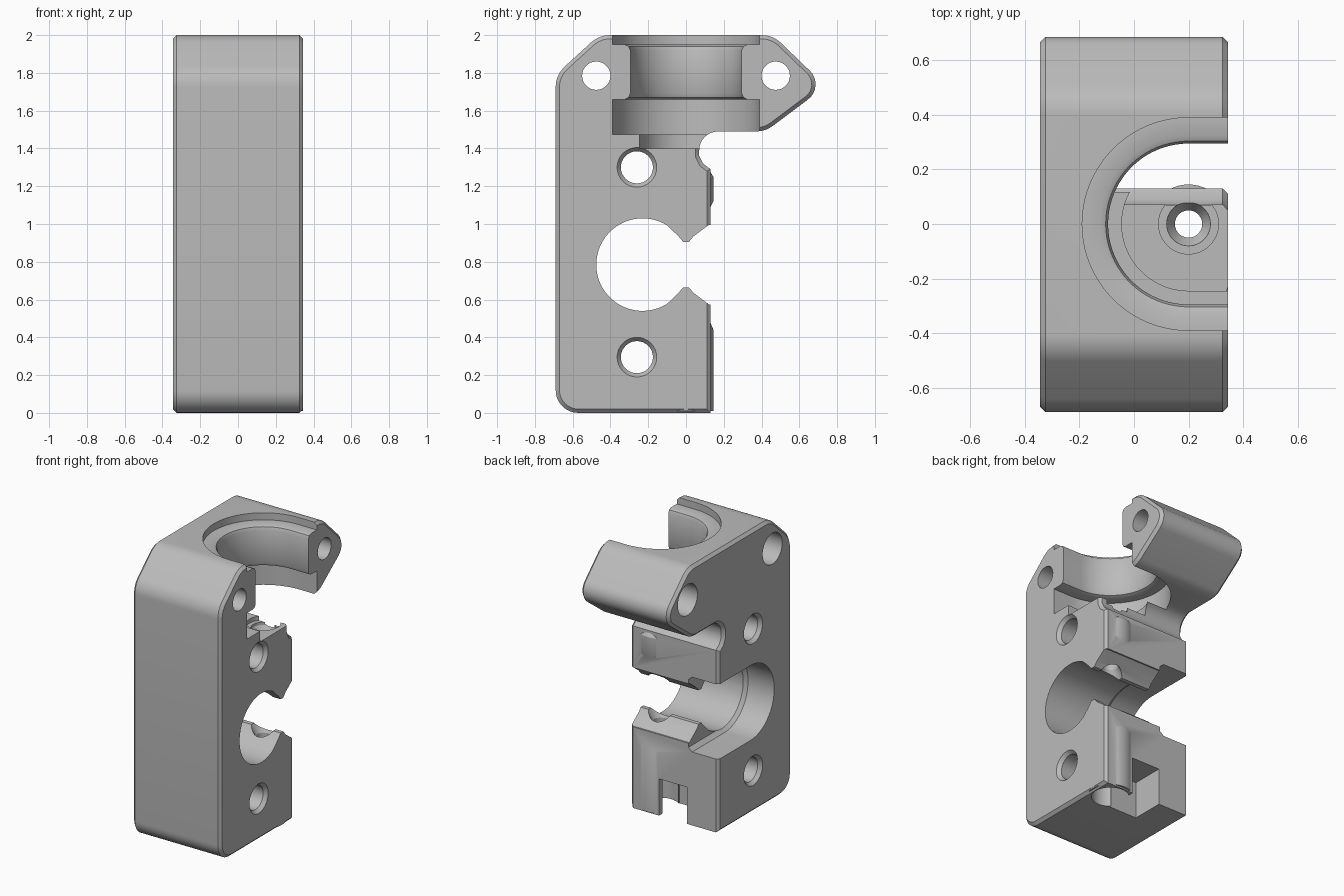
import bpy, bmesh, math
from mathutils import Vector

default = bpy.data.objects.get("Cube")
if default:
    bpy.data.objects.remove(default, do_unlink=True)

grey = bpy.data.materials.new("plain grey")
grey.use_nodes = True
grey.diffuse_color = (0.5, 0.5, 0.5, 1)
grey.node_tree.nodes["Principled BSDF"].inputs["Base Color"].default_value = (0.5, 0.5, 0.5, 1)


def loft(name, rings, axis, bevel=0):
    """Solid through (height, 2D ring) sections; 2D is (x, y) for Z, (y, z) for X."""
    bm = bmesh.new()
    loops = []
    for w, ring in rings:
        loops.append([bm.verts.new((u, v, w) if axis == "Z" else (w, u, v)) for u, v in ring])
    for a, b in zip(loops, loops[1:]):
        for i in range(len(a)):
            j = (i + 1) % len(a)
            bm.faces.new((a[i], a[j], b[j], b[i]))
    caps = [bm.faces.new(loops[0][::-1]), bm.faces.new(loops[-1])]
    bmesh.ops.recalc_face_normals(bm, faces=bm.faces)
    if bevel:
        edges = [e for f in caps for e in f.edges]
        bmesh.ops.bevel(bm, geom=edges, offset=bevel, segments=1, affect="EDGES", clamp_overlap=False)
    mesh = bpy.data.meshes.new(name)
    bm.to_mesh(mesh)
    bm.free()
    obj = bpy.data.objects.new(name, mesh)
    bpy.context.collection.objects.link(obj)
    mesh.materials.append(grey)
    return obj


def arc(cu, cv, r, start, end, n):
    angles = [math.radians(start + (end - start) * i / n) for i in range(n + 1)]
    return [(cu + r * math.cos(a), cv + r * math.sin(a)) for a in angles]


def circle(cu, cv, r, n=48):
    return arc(cu, cv, r, 0, 360, n)[:-1]


def u_shape(cu, cv, r, reach):
    """Half circle with straight sides running out towards +u."""
    return [(reach, cv + r)] + arc(cu, cv, r, 90, 270, 40) + [(reach, cv - r)]


def rounded(corners, n=8):
    pts = []
    for i, (u, v, r) in enumerate(corners):
        p = Vector((u, v))
        if not r:
            pts.append((u, v))
            continue
        d1 = (Vector(corners[i - 1][:2]) - p).normalized()
        d2 = (Vector(corners[(i + 1) % len(corners)][:2]) - p).normalized()
        half = d1.angle(d2) / 2
        centre = p + (d1 + d2).normalized() * (r / math.sin(half))
        s = p + d1 * (r / math.tan(half)) - centre
        e = p + d2 * (r / math.tan(half)) - centre
        total = s.angle(e)
        for k in range(n + 1):
            t = k / n
            q = (s * math.sin((1 - t) * total) + e * math.sin(t * total)) / math.sin(total)
            pts.append(tuple(centre + q))
    return pts


def combine(target, tool, operation):
    mod = target.modifiers.new(tool.name, "BOOLEAN")
    mod.operation = operation
    mod.solver = "EXACT"
    mod.object = tool
    tool.hide_render = True
    bpy.context.view_layer.objects.active = target
    bpy.ops.object.modifier_apply(modifier=mod.name)
    bpy.data.objects.remove(tool, do_unlink=True)


# Main block with clamp ear, chamfered on both sides
W = 0.345
outline = rounded([
    (-0.69, 0, 0.12), (0.13, 0, 0), (0.13, 1.29, 0), (0.09, 1.32, 0), (0.07, 1.36, 0),
    (0.07, 1.49, 0.1), (0.42, 1.49, 0.15), (0.74, 1.73, 0.1), (0.46, 2, 0.15),
    (-0.46, 2, 0.15), (-0.69, 1.79, 0.15)])
body = loft("mount_body", [(-W, outline), (W, outline)], "X", 0.02)

# Rounded bulges around the vertical bore
BX = 0.2
for levels in ([(0.01, 0.145), (0.44, 0.145), (0.5, 0.12)],
               [(1.07, 0.12), (1.12, 0.145), (1.25, 0.145), (1.29, 0.12)]):
    combine(body, loft("bore_bulge", [(z, circle(BX, 0, r)) for z, r in levels], "Z"), "UNION")

# Stepped socket open to the side, with softened neck edges
neck = [(1.4, 0.245), (1.475, 0.245), (1.475, 0.39), (1.66, 0.39), (1.66, 0.325),
        (1.669, 0.304), (1.69, 0.295), (1.92, 0.295), (1.941, 0.304), (1.95, 0.325),
        (1.95, 0.39), (2.1, 0.39)]
combine(body, loft("socket_cut", [(z, u_shape(BX, 0, r, 0.6)) for z, r in neck], "Z"), "DIFFERENCE")

# Drive opening with pinched throat towards the back
CY, CZ = -0.23, 0.785
throat = [(-0.04, 0.15), (-0.015, 0.12), (0.015, 0.12), (0.04, 0.15), (0.12, 0.21), (0.3, 0.21)]
opening = arc(CY, CZ, 0.245, 302, 58, 40)
opening += [(y, CZ + d) for y, d in throat] + [(y, CZ - d) for y, d in reversed(throat)]
combine(body, loft("drive_cut", [(-0.6, opening), (0.6, opening)], "X"), "DIFFERENCE")

# Wider bearing pocket on the right-hand side
pocket = [(-0.6, 0.265), (-0.14, 0.265), (-0.11, 0.24)]
combine(body, loft("bearing_cut", [(x, u_shape(CY, CZ, r, 0.4)) for x, r in pocket], "X"), "DIFFERENCE")

# Vertical bore with flared mouths
lower = [(-0.1, 0.12), (0.24, 0.12), (0.24, 0.05), (0.6, 0.05), (0.66, 0.085), (0.75, 0.085)]
upper = [(0.82, 0.085), (0.91, 0.085), (0.97, 0.05), (1.3, 0.05), (1.35, 0.08),
         (1.37, 0.08), (1.37, 0.11), (1.45, 0.11)]
for levels in (lower, upper):
    combine(body, loft("bore_cut", [(z, circle(BX, 0, r)) for z, r in levels], "Z"), "DIFFERENCE")

# Nut slot at the bottom of the back
slot = [(-0.1, -0.1), (0.12, -0.1), (0.12, 0.3), (-0.1, 0.3)]
combine(body, loft("nut_slot_cut", [(-0.1, slot), (0.26, slot)], "Z"), "DIFFERENCE")

# Cross holes: counterbored clamp holes, chamfered mounting holes
clamp = [(-0.6, 0.11), (-0.2, 0.11), (-0.2, 0.075), (0.6, 0.075)]
mounting = [(-0.4, 0.105), (-W, 0.105), (-W + 0.025, 0.085), (W - 0.025, 0.085), (W, 0.105), (0.4, 0.105)]
for y, z, levels in [(-0.475, 1.785, clamp), (0.475, 1.785, clamp),
                     (-0.26, 1.3, mounting), (-0.26, 0.295, mounting)]:
    combine(body, loft("hole_cut", [(x, circle(y, z, r, 32)) for x, r in levels], "X"), "DIFFERENCE")

bpy.ops.object.select_all(action="DESELECT")
body.select_set(True)
bpy.context.view_layer.objects.active = body
bpy.ops.object.shade_smooth_by_angle(angle=math.radians(30))
